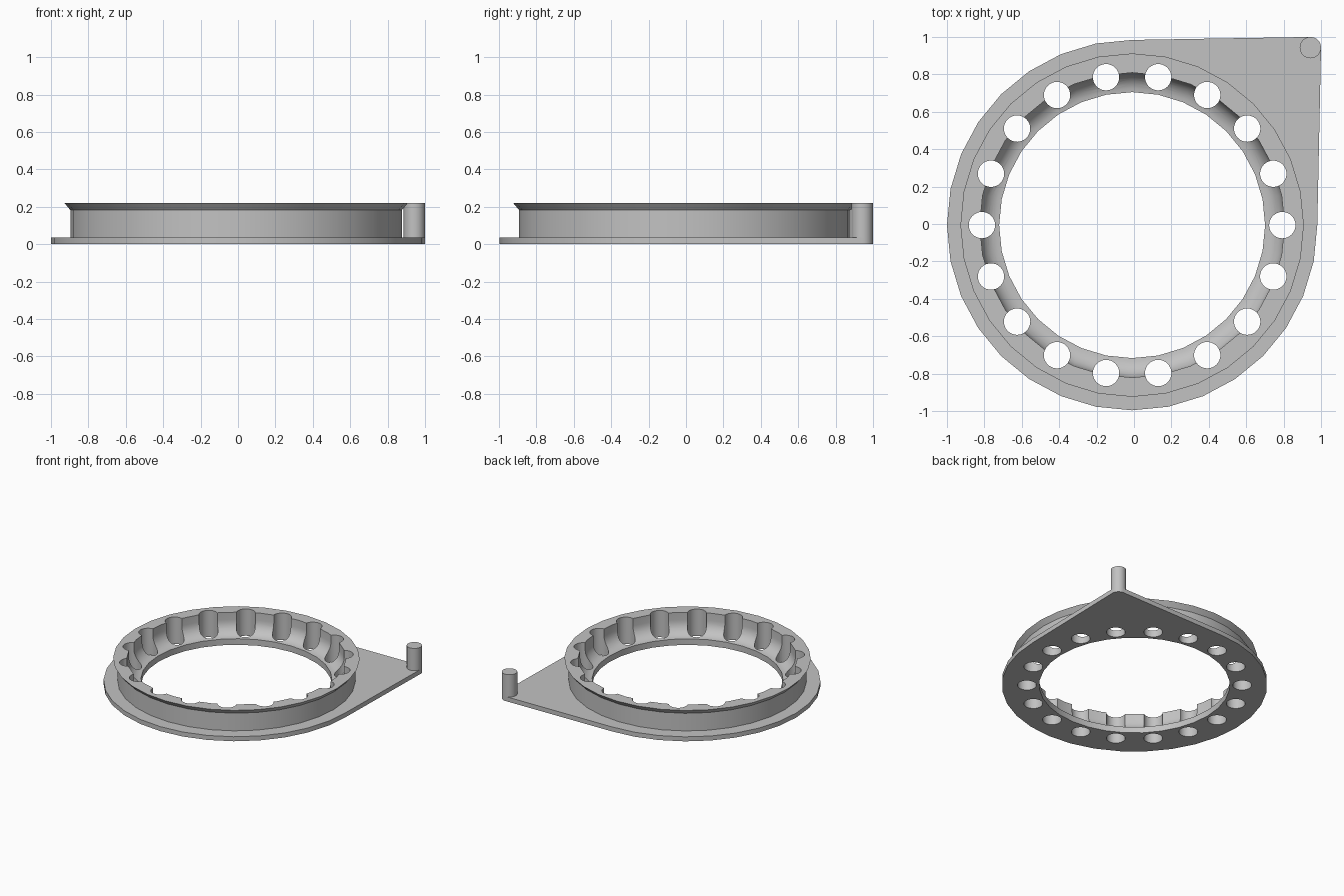
import bpy, bmesh
from math import sin, cos, pi, radians
from mathutils import Matrix

cube = bpy.data.objects.get("Cube")
if cube:
    bpy.data.objects.remove(cube, do_unlink=True)

CX, CY = -0.01, -0.006      # ring centre
PIN_X = PIN_Y = 0.943
PIN_R = 0.057
PLATE_Z, TOP_Z = 0.037, 0.22
SIDES = 32

grey = bpy.data.materials.new("plain grey")
grey.use_nodes = True
colour = (0.54, 0.54, 0.54, 1)
grey.diffuse_color = colour
grey.node_tree.nodes["Principled BSDF"].inputs["Base Color"].default_value = colour


def finish(name, bm):
    bmesh.ops.recalc_face_normals(bm, faces=bm.faces)
    mesh = bpy.data.meshes.new(name)
    bm.to_mesh(mesh)
    bm.free()
    mesh.materials.append(grey)
    ob = bpy.data.objects.new(name, mesh)
    bpy.context.collection.objects.link(ob)
    return ob


def circle(x, y, r, n):
    return [(x + r * cos(2 * pi * i / n), y + r * sin(2 * pi * i / n)) for i in range(n)]


def lathe(name, profile):
    """Solid of revolution around the ring centre, capped at both ends."""
    bm = bmesh.new()
    rings = [[bm.verts.new((x, y, z)) for x, y in circle(CX, CY, r, SIDES)]
             for r, z in profile]
    for a, b in zip(rings, rings[1:]):
        for i in range(SIDES):
            j = (i + 1) % SIDES
            bm.faces.new((a[i], a[j], b[j], b[i]))
    bm.faces.new(rings[0])
    bm.faces.new(rings[-1])
    return finish(name, bm)


def cylinder(bm, x, y, r, z0, z1, n):
    bmesh.ops.create_cone(bm, cap_ends=True, segments=n, radius1=r, radius2=r,
                          depth=z1 - z0,
                          matrix=Matrix.Translation((x, y, (z0 + z1) / 2)))


def combine(target, other, operation):
    mod = target.modifiers.new(operation.lower(), 'BOOLEAN')
    mod.operation = operation
    mod.solver = 'EXACT'
    mod.object = other
    bpy.context.view_layer.objects.active = target
    bpy.ops.object.modifier_apply(modifier=mod.name)
    bpy.data.objects.remove(other, do_unlink=True)


# Base plate: hull of the round flange and the pin corner
bm = bmesh.new()
outline = circle(CX, CY, 0.99, SIDES) + circle(PIN_X, PIN_Y, PIN_R, SIDES)
for z in (0, PLATE_Z):
    for x, y in outline:
        bm.verts.new((x, y, z))
hull = bmesh.ops.convex_hull(bm, input=bm.verts)
bmesh.ops.delete(bm, geom=[v for v in bm.verts if not v.link_faces], context='VERTS')
bmesh.ops.dissolve_limit(bm, angle_limit=radians(0.5), verts=bm.verts, edges=bm.edges)
holder = finish("bearing_ring", bm)

# Raised wall with a flared rim
wall = lathe("wall", [(0.886, 0.015), (0.886, 0.182), (0.918, TOP_Z)])
combine(holder, wall, 'UNION')

# Bore with a rounded race
race = [(0.711 + 0.104 * sin(t), 0.16 - 0.11 * cos(t))
        for t in (pi / 2 * i / 8 for i in range(9))]
bore = lathe("bore_cutter", [(0.711, -0.1)] + race + [(0.815, 0.3)])
combine(holder, bore, 'DIFFERENCE')

# Ring of through holes
bm = bmesh.new()
for i in range(18):
    a = 2 * pi * i / 18
    cylinder(bm, CX + 0.803 * cos(a), CY + 0.803 * sin(a), 0.0705, -0.1, 0.3, SIDES)
combine(holder, finish("hole_cutter", bm), 'DIFFERENCE')

# Corner pin
bm = bmesh.new()
cylinder(bm, PIN_X, PIN_Y, PIN_R, 0.01, TOP_Z, SIDES)
pin = finish("corner_pin", bm)

# Smooth round surfaces, crisp edges
for ob in (holder, pin):
    bpy.ops.object.select_all(action='DESELECT')
    ob.select_set(True)
    bpy.context.view_layer.objects.active = ob
    bpy.ops.object.shade_smooth_by_angle(angle=radians(30))
